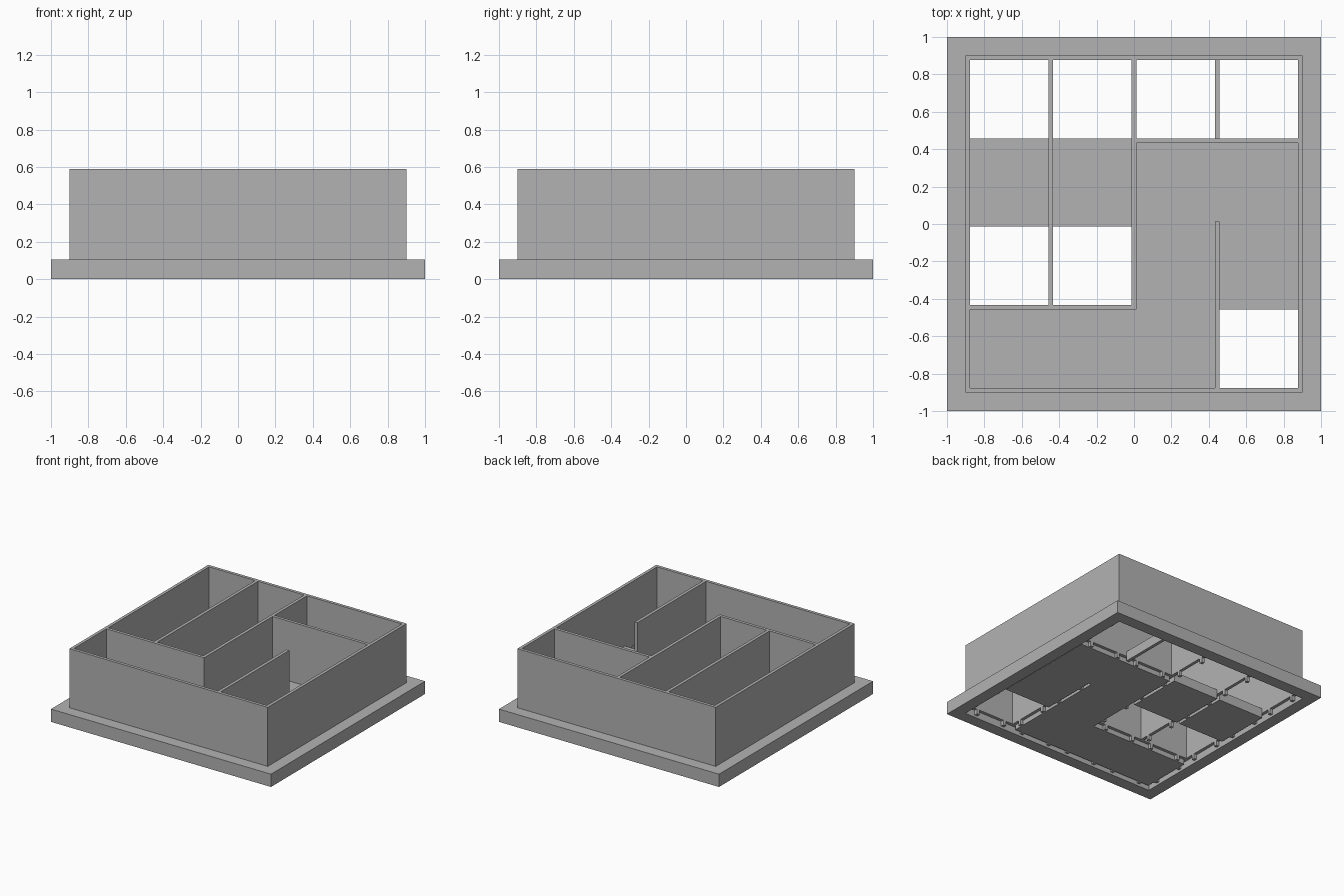
import bpy, bmesh, math

old = bpy.data.objects.get("Cube")
if old:
    bpy.data.objects.remove(old, do_unlink=True)

grey = bpy.data.materials.new("plain grey")
grey.use_nodes = True
colour = (0.45, 0.45, 0.45, 1)
grey.diffuse_color = colour
grey.node_tree.nodes["Principled BSDF"].inputs["Base Color"].default_value = colour

# Plan grid: odd cells 1, 3, 5, 7 are rooms, even cells are wall lines
PITCH, HALF = 0.4445, 0.0127
LINES = [k * PITCH + side * HALF for k in range(-2, 3) for side in (-1, 1)]
EDGE = LINES[-1]


def finish(name, bm):
    mesh = bpy.data.meshes.new(name)
    bmesh.ops.recalc_face_normals(bm, faces=bm.faces)
    bm.to_mesh(mesh)
    bm.free()
    mesh.materials.append(grey)
    obj = bpy.data.objects.new(name, mesh)
    bpy.context.collection.objects.link(obj)
    return obj


def slab(name, lines, cells, bottom, top):
    """Raise a set of plan cells into one solid slab."""
    bm = bmesh.new()
    for i, j in sorted(cells):
        corners = ((i, j), (i + 1, j), (i + 1, j + 1), (i, j + 1))
        bm.faces.new([bm.verts.new((lines[a], lines[b], bottom)) for a, b in corners])
    bmesh.ops.remove_doubles(bm, verts=bm.verts, dist=0.0001)
    raised = bmesh.ops.extrude_face_region(bm, geom=bm.faces[:], use_keep_orig=True)
    moved = [g for g in raised["geom"] if isinstance(g, bmesh.types.BMVert)]
    bmesh.ops.translate(bm, verts=moved, vec=(0, 0, top - bottom))
    bmesh.ops.recalc_face_normals(bm, faces=bm.faces)
    bmesh.ops.dissolve_limit(bm, angle_limit=math.radians(1),
                             verts=bm.verts, edges=bm.edges)
    return finish(name, bm)


def block(i0, i1, j0, j1):
    return {(i, j) for i in range(i0, i1 + 1) for j in range(j0, j1 + 1)}


everything = block(0, 8, 0, 8)
inside = block(1, 7, 1, 7)

# Walls: outer ring plus the inner partitions
walls = (everything - inside) | block(1, 4, 2, 2) | block(4, 4, 2, 7) \
    | block(2, 2, 3, 7) | block(5, 7, 6, 6) | block(6, 6, 1, 4)
holes = {(1, 7), (3, 7), (5, 7), (7, 7), (1, 3), (3, 3), (7, 1)}

slab("maze_walls", LINES, walls, 0.06, 0.59)

# Floor panels fill what is neither wall nor open hole
slab("floor_panels", LINES, inside - walls - holes, 0.02, 0.1)

# Base frame around the walls
slab("base_frame", [-1, -EDGE, EDGE, 1], block(0, 2, 0, 2) - {(1, 1)}, 0, 0.105)

# Short tabs under each wall length
bm = bmesh.new()
for i, j in sorted(walls):
    if (i + j) % 2 == 0:
        continue
    x = (LINES[i] + LINES[i + 1]) / 2
    y = (LINES[j] + LINES[j + 1]) / 2
    for shift in (-0.13, 0.13):
        dx, dy = (shift, 0) if i % 2 else (0, shift)
        tab = bmesh.ops.create_cube(bm, size=1)["verts"]
        bmesh.ops.scale(bm, verts=tab, vec=(2 * HALF, 2 * HALF, 0.04))
        bmesh.ops.translate(bm, verts=tab, vec=(x + dx, y + dy, 0.04))
finish("wall_tabs", bm)
